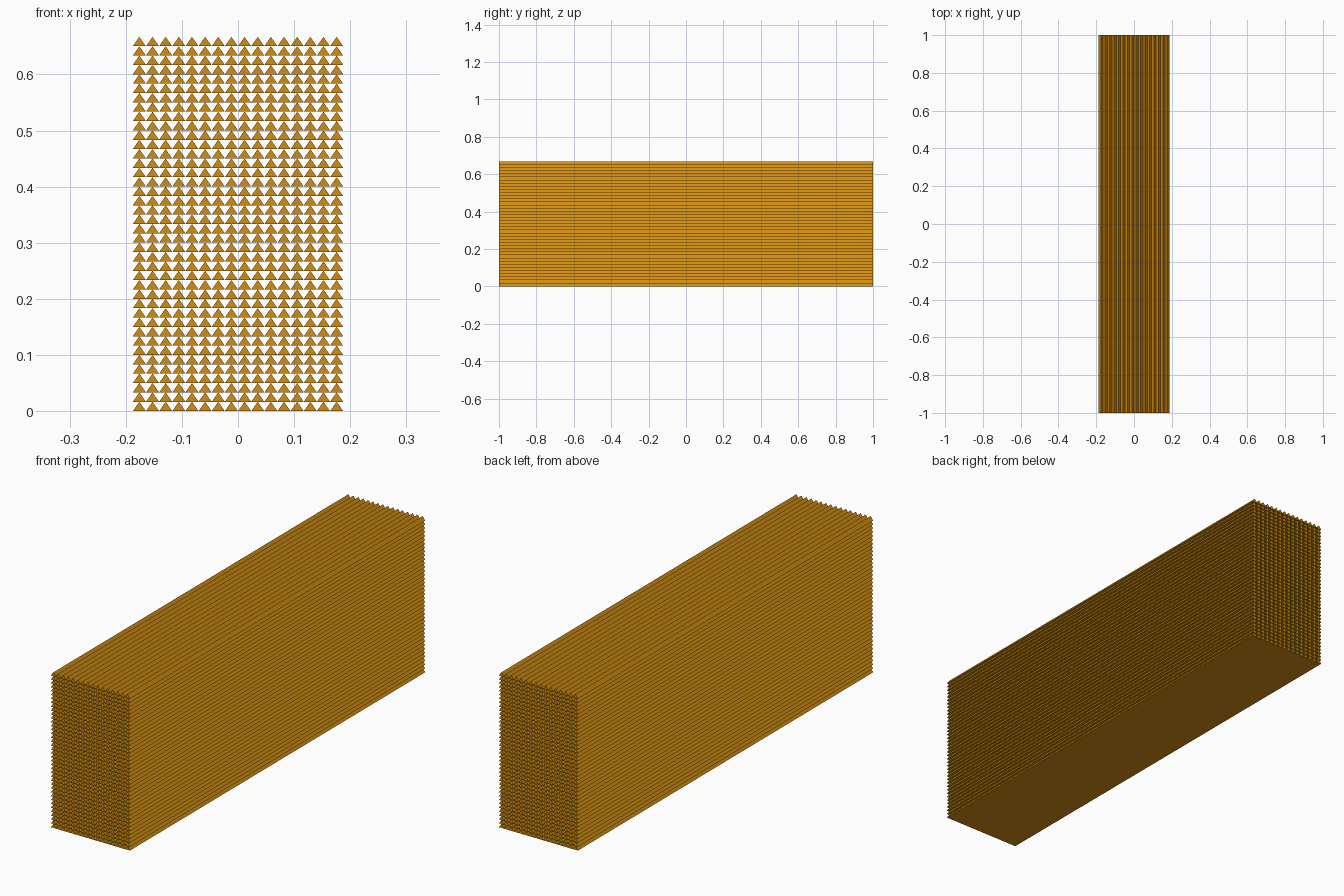
import bpy
import bmesh
from mathutils import Vector

COLUMNS, ROWS = 16, 40
WIDTH, HEIGHT, LENGTH = 0.375, 0.667, 2.0
PITCH_X, PITCH_Z = WIDTH / COLUMNS, HEIGHT / ROWS

cube = bpy.data.objects.get("Cube")
if cube:
    bpy.data.objects.remove(cube, do_unlink=True)


def make_material(name, colour):
    mat = bpy.data.materials.new(name)
    mat.use_nodes = True
    mat.diffuse_color = colour
    mat.node_tree.nodes["Principled BSDF"].inputs["Base Color"].default_value = colour
    return mat


def add_array(obj, name, count, offset):
    mod = obj.modifiers.new(name, "ARRAY")
    mod.count = count
    mod.use_relative_offset = False
    mod.use_constant_offset = True
    mod.constant_offset_displace = offset


# One triangular bar, extruded from front to back
bm = bmesh.new()
profile = [(0, 0), (PITCH_X, 0), (PITCH_X / 2, PITCH_Z)]
front = bm.faces.new([bm.verts.new((x, 0, z)) for x, z in profile])
back = bmesh.ops.extrude_face_region(bm, geom=[front])["geom"]
bmesh.ops.translate(bm, vec=Vector((0, LENGTH, 0)),
                    verts=[v for v in back if isinstance(v, bmesh.types.BMVert)])
bmesh.ops.recalc_face_normals(bm, faces=bm.faces)
mesh = bpy.data.meshes.new("stacked_bars")
bm.to_mesh(mesh)
bm.free()

# Stack of bars, side by side and in layers
bars = bpy.data.objects.new("stacked_bars", mesh)
bpy.context.collection.objects.link(bars)
bars.location = (-WIDTH / 2, -LENGTH / 2, 0)
mesh.materials.append(make_material("golden_brown", (0.65, 0.27, 0.006, 1)))
add_array(bars, "columns", COLUMNS, (PITCH_X, 0, 0))
add_array(bars, "layers", ROWS, (0, 0, PITCH_Z))
